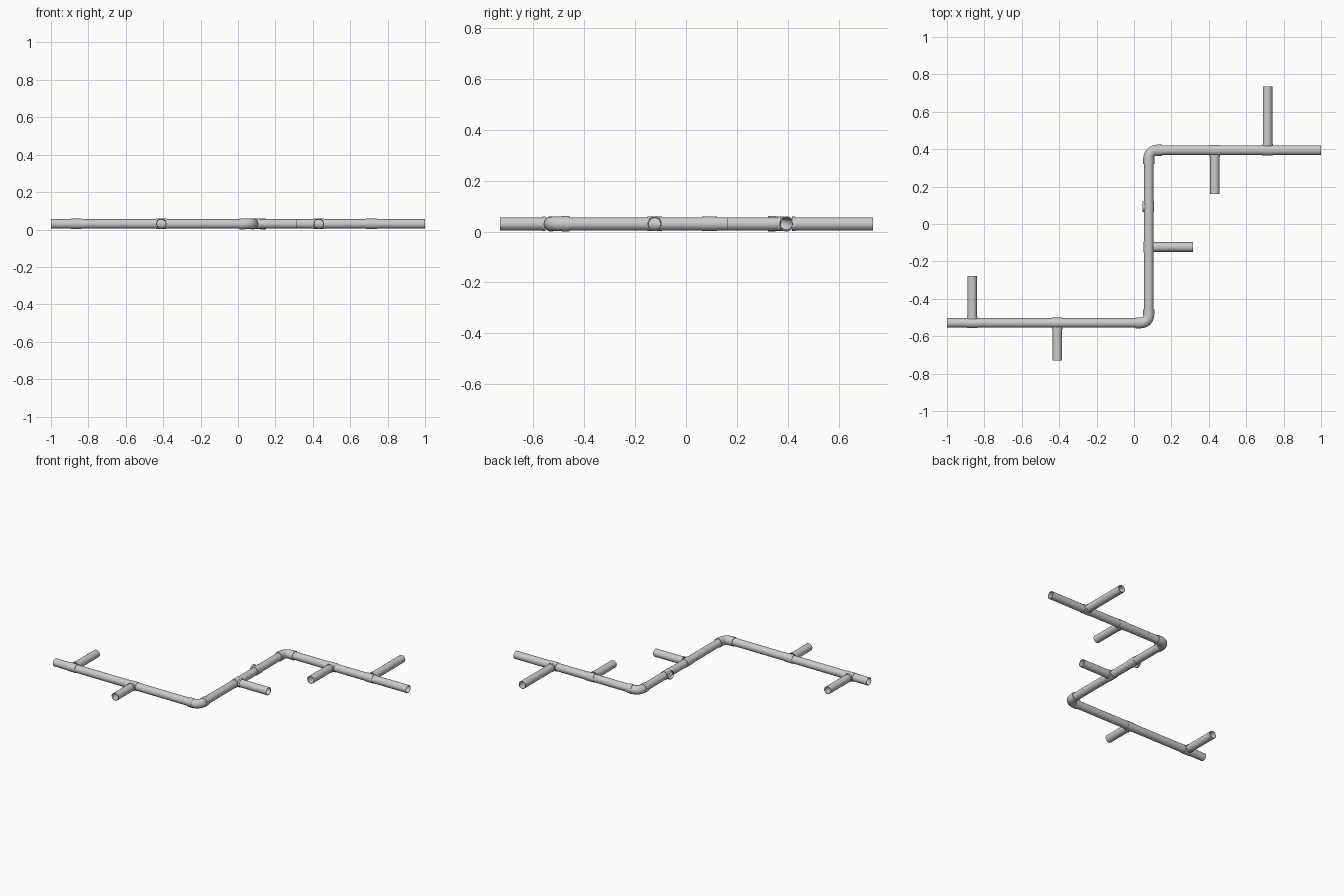
import bpy, bmesh, math
from mathutils import Vector

if "Cube" in bpy.data.objects:
    bpy.data.objects.remove(bpy.data.objects["Cube"])

Z = 0.03            # pipe axis height
R = 0.0255          # pipe radius
WALL = 0.003
TEE_R = 0.028
ELBOW_R = 0.03
SIDES = 24


def tube(name, pts, r_out=R, r_in=None):
    """Hollow pipe swept along a flat path of (x, y) points."""
    r_in = r_out - WALL if r_in is None else r_in
    pts = [Vector((p[0], p[1], Z)) for p in pts]
    up = Vector((0, 0, 1))
    bm = bmesh.new()
    shells = []
    for r in (r_out, r_in):
        rings = []
        for i, p in enumerate(pts):
            t = (pts[min(i + 1, len(pts) - 1)] - pts[max(i - 1, 0)]).normalized()
            # square end cuts follow the grid axes
            if i in (0, len(pts) - 1):
                t = Vector((round(t.x), round(t.y), 0))
            side = t.cross(up)
            rings.append([bm.verts.new(p + r * (math.cos(a) * side + math.sin(a) * up))
                          for a in (2 * math.pi * k / SIDES for k in range(SIDES))])
        shells.append(rings)

    def bridge(a, b):
        for k in range(SIDES):
            n = (k + 1) % SIDES
            bm.faces.new((a[k], a[n], b[n], b[k]))
    for rings in shells:
        for a, b in zip(rings, rings[1:]):
            bridge(a, b)
    for end in (0, -1):
        bridge(shells[0][end], shells[1][end])
    bmesh.ops.recalc_face_normals(bm, faces=bm.faces)
    me = bpy.data.meshes.new(name)
    bm.to_mesh(me)
    bm.free()
    ob = bpy.data.objects.new(name, me)
    bpy.context.collection.objects.link(ob)
    bpy.ops.object.select_all(action='DESELECT')
    bpy.context.view_layer.objects.active = ob
    ob.select_set(True)
    bpy.ops.object.shade_smooth_by_angle(angle=math.radians(35))
    return ob


def elbow(name, cx, cy, a0):
    """Quarter bend about (cx, cy) with a socket collar on both ends."""
    b = 0.042
    arc = [(cx + b * math.cos(a0 + math.pi / 2 * i / 10),
            cy + b * math.sin(a0 + math.pi / 2 * i / 10)) for i in range(11)]
    tube(name, arc, ELBOW_R - 0.0015, R - WALL)
    for tag, p, a, s in (("start", arc[0], a0, -1), ("end", arc[-1], a0 + math.pi / 2, 1)):
        d = (-math.sin(a) * s, math.cos(a) * s)
        tube(name + "_collar_" + tag, [p, (p[0] + d[0] * 0.03, p[1] + d[1] * 0.03)],
             ELBOW_R, R - 0.001)


def tee(name, x, y, d, length):
    """Tee fitting on a run at (x, y); branch pipe points along d."""
    h = 0.029
    side = (abs(d[1]), abs(d[0]))
    at = lambda k: (x + d[0] * k, y + d[1] * k)
    body = tube(name + "_body", [(x - side[0] * h, y - side[1] * h),
                                 (x + side[0] * h, y + side[1] * h)], TEE_R, R - 0.001)
    tube(name + "_socket", [at(0.022), at(0.034)], TEE_R, R - 0.001)
    if length:
        tube(name + "_branch_pipe", [at(0.022), at(length)])
    return body


X, Y0, Y1 = 0.079, -0.529, 0.394
B = 0.042

# main runs
tube("lower_run", [(-1, Y0), (X - B, Y0)])
middle = tube("middle_run", [(X, Y0 + B), (X, Y1 - B)])
tube("upper_run", [(X + B, Y1), (1, Y1)])

# corner bends
elbow("lower_elbow", X - B, Y0 + B, -math.pi / 2)
elbow("upper_elbow", X + B, Y1 - B, math.pi / 2)

# branches
for name, x, y, d, length in (
        ("tee_a", -0.865, Y0, (0, 1), 0.25),
        ("tee_b", -0.41, Y0, (0, -1), 0.201),
        ("tee_c", X, -0.123, (1, 0), 0.236),
        ("tee_d", 0.432, Y1, (0, -1), 0.234),
        ("tee_e", 0.714, Y1, (0, 1), 0.34)):
    tee(name, x, y, d, length)

# open outlet without a branch pipe
outlet = tee("outlet_tee", X, 0.092, (-1, 0), 0)
bpy.ops.mesh.primitive_cylinder_add(vertices=SIDES, radius=R - WALL, depth=0.06,
                                    location=(X - 0.035, 0.092, Z),
                                    rotation=(0, math.pi / 2, 0))
cutter = bpy.context.object
cutter.name = "outlet_cutter"
cutter.hide_render = True
cutter.hide_set(True)
for ob in (outlet, middle):
    m = ob.modifiers.new("outlet_hole", 'BOOLEAN')
    m.operation = 'DIFFERENCE'
    m.object = cutter
